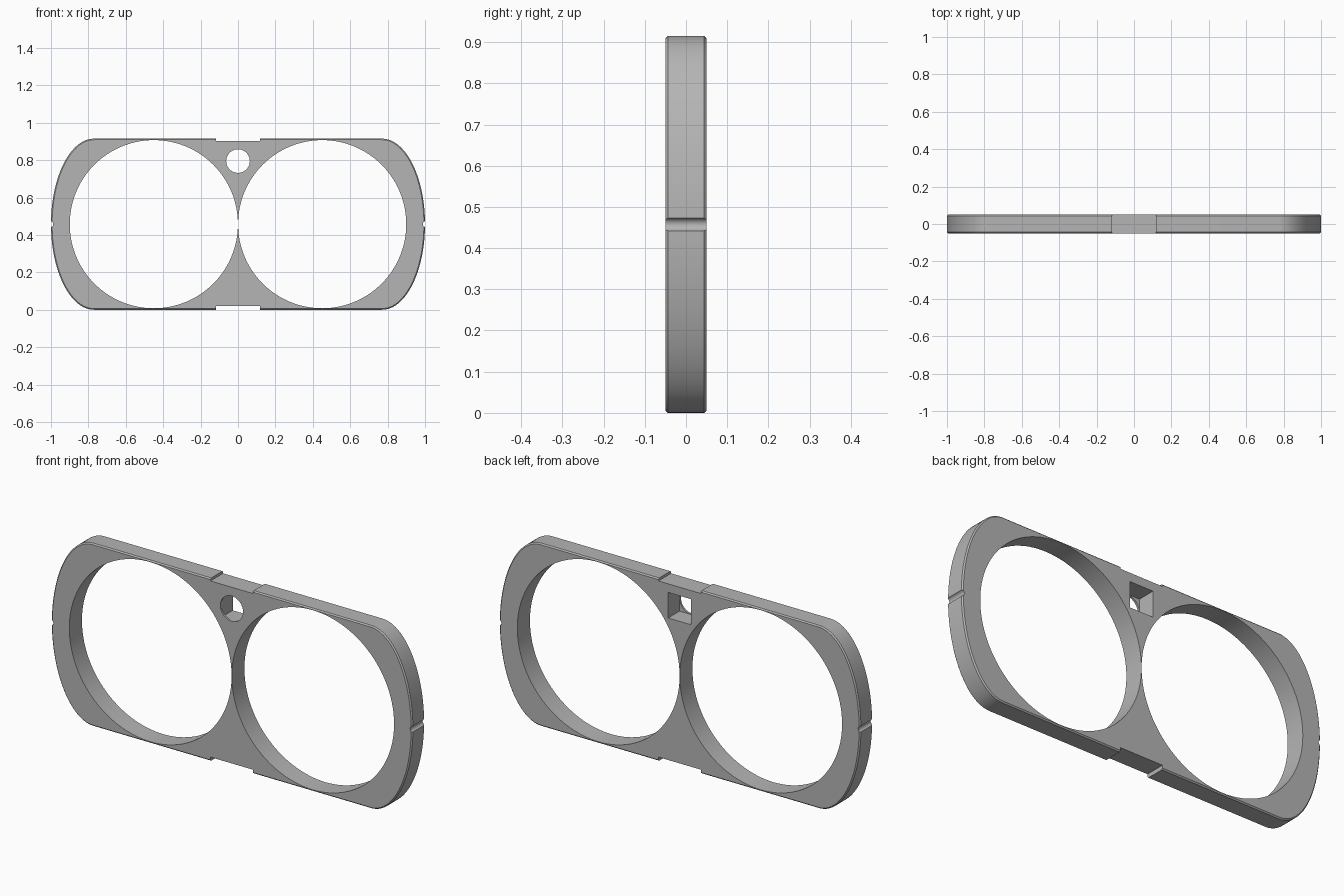
import bpy, bmesh
from math import sin, cos, pi, radians
from mathutils import Matrix

cube = bpy.data.objects.get("Cube")
if cube:
    bpy.data.objects.remove(cube, do_unlink=True)

HEIGHT, DEPTH = 0.915, 0.1
MID = HEIGHT / 2
FLAT = 0.77            # half length of the straight top and bottom edges

grey = bpy.data.materials.new("plain grey")
grey.use_nodes = True
colour = (0.46, 0.46, 0.46, 1)
grey.diffuse_color = colour
grey.node_tree.nodes["Principled BSDF"].inputs["Base Color"].default_value = colour


def add_object(name, bm):
    bmesh.ops.recalc_face_normals(bm, faces=bm.faces)
    mesh = bpy.data.meshes.new(name)
    bm.to_mesh(mesh)
    bm.free()
    mesh.materials.append(grey)
    obj = bpy.data.objects.new(name, mesh)
    bpy.context.collection.objects.link(obj)
    return obj


def cylinder(name, x, z, radius, sides):
    bm = bmesh.new()
    place = Matrix.Translation((x, 0, z)) @ Matrix.Rotation(pi / 2, 4, 'X')
    bmesh.ops.create_cone(bm, cap_ends=True, segments=sides, radius1=radius,
                          radius2=radius, depth=4 * DEPTH, matrix=place)
    return add_object(name, bm)


def box(name, centre, size):
    bm = bmesh.new()
    place = Matrix.Translation(centre) @ Matrix.Diagonal((*size, 1))
    bmesh.ops.create_cube(bm, size=1, matrix=place)
    return add_object(name, bm)


# Plate: straight edges joined by half-ellipse ends, with a small rim chamfer
bm = bmesh.new()
steps = 48
outline = []
for side in (1, -1):
    for i in range(steps + 1):
        a = -pi / 2 + pi * i / steps
        outline.append((side * (FLAT + (1 - FLAT) * cos(a)), MID + side * MID * sin(a)))
front = bm.faces.new([bm.verts.new((x, -DEPTH / 2, z)) for x, z in outline])
back = bmesh.ops.extrude_face_region(bm, geom=[front])
bmesh.ops.translate(bm, vec=(0, DEPTH, 0),
                    verts=[v for v in back["geom"] if isinstance(v, bmesh.types.BMVert)])
rim = [e for e in bm.edges if abs(e.verts[0].co.y - e.verts[1].co.y) < 1e-5]
bmesh.ops.bevel(bm, geom=rim, offset=0.006, segments=1, affect='EDGES')
frame = add_object("double_ring_frame", bm)

# Cutters: large openings, side grooves, edge notches and the centre socket
cutters = []
for side, label in ((1, "left"), (-1, "right")):
    cutters.append(cylinder(label + "_opening_cutter", side * 0.45, MID, 0.4495, 128))
    cutters.append(cylinder(label + "_groove_cutter", side * 1.004, MID, 0.016, 24))
cutters.append(box("top_notch_cutter", (0, 0, HEIGHT + 0.037), (0.235, 0.3, 0.1)))
cutters.append(box("bottom_notch_cutter", (0, 0, -0.03), (0.235, 0.3, 0.1)))
cutters.append(cylinder("round_hole_cutter", 0, 0.795, 0.063, 48))
cutters.append(box("square_pocket_cutter", (0, 0.06, 0.795), (0.128, 0.2, 0.128)))

bpy.context.view_layer.objects.active = frame
for cutter in cutters:
    cutter.hide_render = True
    cut = frame.modifiers.new(cutter.name, 'BOOLEAN')
    cut.operation, cut.solver, cut.object = 'DIFFERENCE', 'EXACT', cutter
    bpy.ops.object.modifier_apply(modifier=cut.name)
for cutter in cutters:
    bpy.data.objects.remove(cutter, do_unlink=True)

frame.select_set(True)
bpy.ops.object.shade_smooth_by_angle(angle=radians(25))
